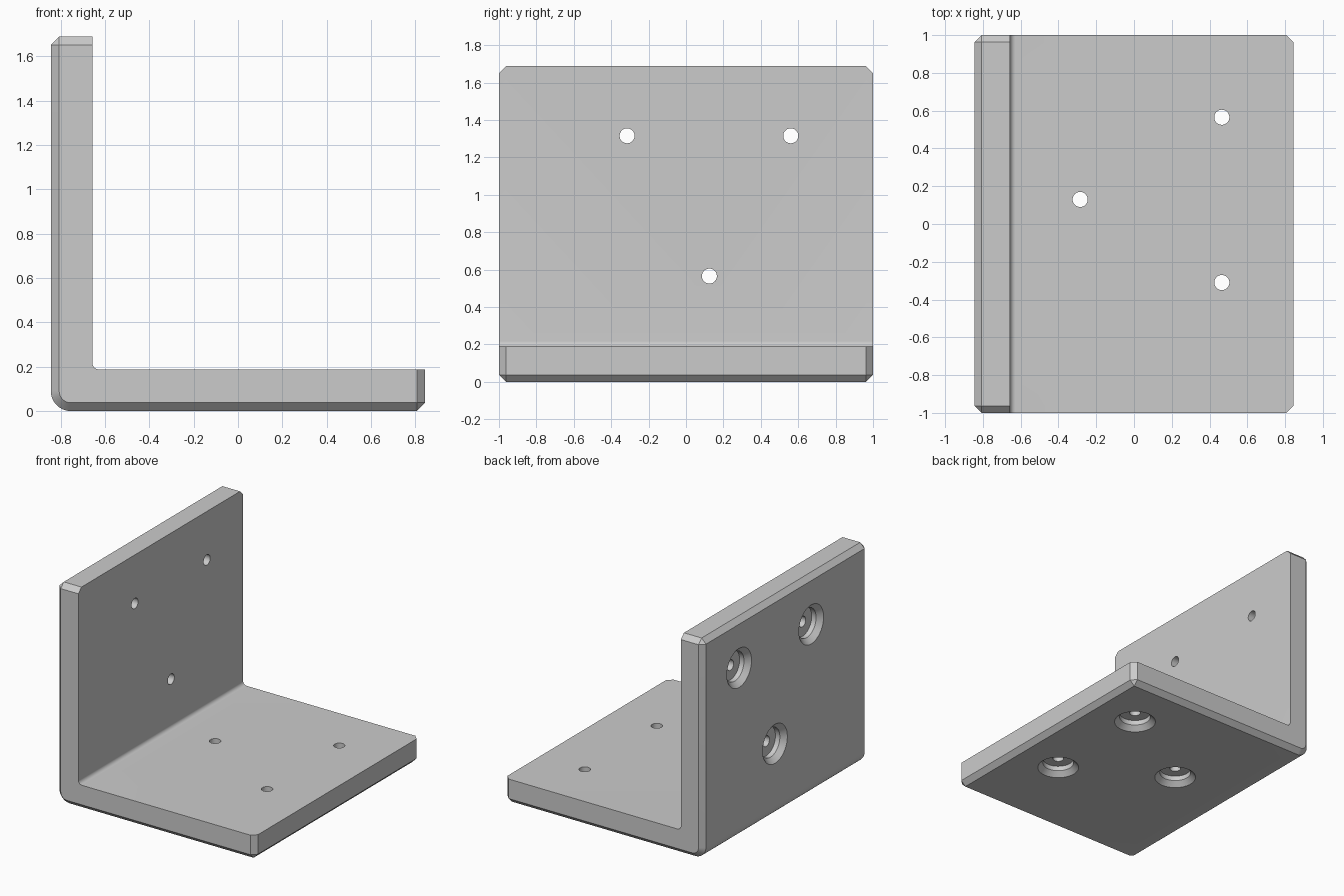
import bpy, bmesh, math
from mathutils import Matrix, Vector

if "Cube" in bpy.data.objects:
    bpy.data.objects.remove(bpy.data.objects["Cube"])

X, Y, H = 0.844, 1.0, 1.688      # half length, half width, height
T, C = 0.1875, 0.0375            # plate thickness, edge chamfer
R_OUT, R_IN = 0.09, 0.03         # bend radii


def arc(cx, cz, r, a0, a1, n=10):
    return [(cx + r * math.cos(math.radians(a0 + (a1 - a0) * i / n)),
             cz + r * math.sin(math.radians(a0 + (a1 - a0) * i / n))) for i in range(n + 1)]


def section(inset):
    """L profile; inset pulls the outer faces and the plate ends inward."""
    d, k = inset, C - inset
    xe, ze, xi = X - d, H - d, -X + T
    return ([(xe, T), (xe, C), (xe - k, d)]
            + arc(-X + R_OUT, R_OUT, R_OUT - d, 270, 180)
            + [(-X + d, ze - k), (-X + C, ze), (xi, ze)]
            + arc(xi + R_IN, T + R_IN, R_IN, 180, 270))


def new_object(name, bm):
    mesh = bpy.data.meshes.new(name)
    bmesh.ops.recalc_face_normals(bm, faces=bm.faces)
    bm.to_mesh(mesh)
    bm.free()
    ob = bpy.data.objects.new(name, mesh)
    bpy.context.collection.objects.link(ob)
    return ob


def loft(bm, rings):
    rings = [[bm.verts.new(p) for p in ring] for ring in rings]
    n = len(rings[0])
    for a, b in zip(rings, rings[1:]):
        for i in range(n):
            bm.faces.new((a[i], a[(i + 1) % n], b[(i + 1) % n], b[i]))
    bm.faces.new(rings[0])
    bm.faces.new(rings[-1])


# Angle bracket body: profile lofted across the width, chamfered at both sides
bm = bmesh.new()
loft(bm, [[(x, y, z) for x, z in section(d)]
          for y, d in ((-Y, C), (-Y + C, 0), (Y - C, 0), (Y, C))])
bmesh.ops.remove_doubles(bm, verts=bm.verts, dist=1e-5)
bracket = new_object("angle_bracket", bm)

# Screw hole cutter: chamfered counterbore from the outside, then a thin hole
STEPS = [(-0.02, 0.17), (C, 0.1125), (0.075, 0.1125), (0.075, 0.04), (T + 0.05, 0.04)]
base_holes = [(0.465, 0.565), (0.465, -0.31), (-0.285, 0.13)]      # x, y
wall_holes = [(-0.315, 1.315), (0.56, 1.315), (0.125, 0.565)]      # y, z
places = [Matrix.Translation((x, y, 0)) for x, y in base_holes]
places += [Matrix.Translation((-X, y, z)) @ Matrix.Rotation(math.pi / 2, 4, 'Y')
           for y, z in wall_holes]
bm = bmesh.new()
N = 40
for m in places:
    loft(bm, [[m @ Vector((r * math.cos(2 * math.pi * i / N),
                           r * math.sin(2 * math.pi * i / N), h)) for i in range(N)]
              for h, r in STEPS])
cutter = new_object("screw_hole_cutter", bm)

# Cut the holes and apply
mod = bracket.modifiers.new("holes", 'BOOLEAN')
mod.operation, mod.solver, mod.object = 'DIFFERENCE', 'EXACT', cutter
bpy.context.view_layer.objects.active = bracket
bracket.select_set(True)
bpy.ops.object.modifier_apply(modifier=mod.name)
bpy.data.objects.remove(cutter)

# Finish: smooth bends, crisp chamfers, one grey
bpy.ops.object.shade_smooth_by_angle(angle=math.radians(30))
grey = bpy.data.materials.new("light grey")
grey.diffuse_color = (0.6, 0.6, 0.6, 1)
grey.use_nodes = True
grey.node_tree.nodes["Principled BSDF"].inputs["Base Color"].default_value = grey.diffuse_color
bracket.data.materials.clear()
bracket.data.materials.append(grey)
